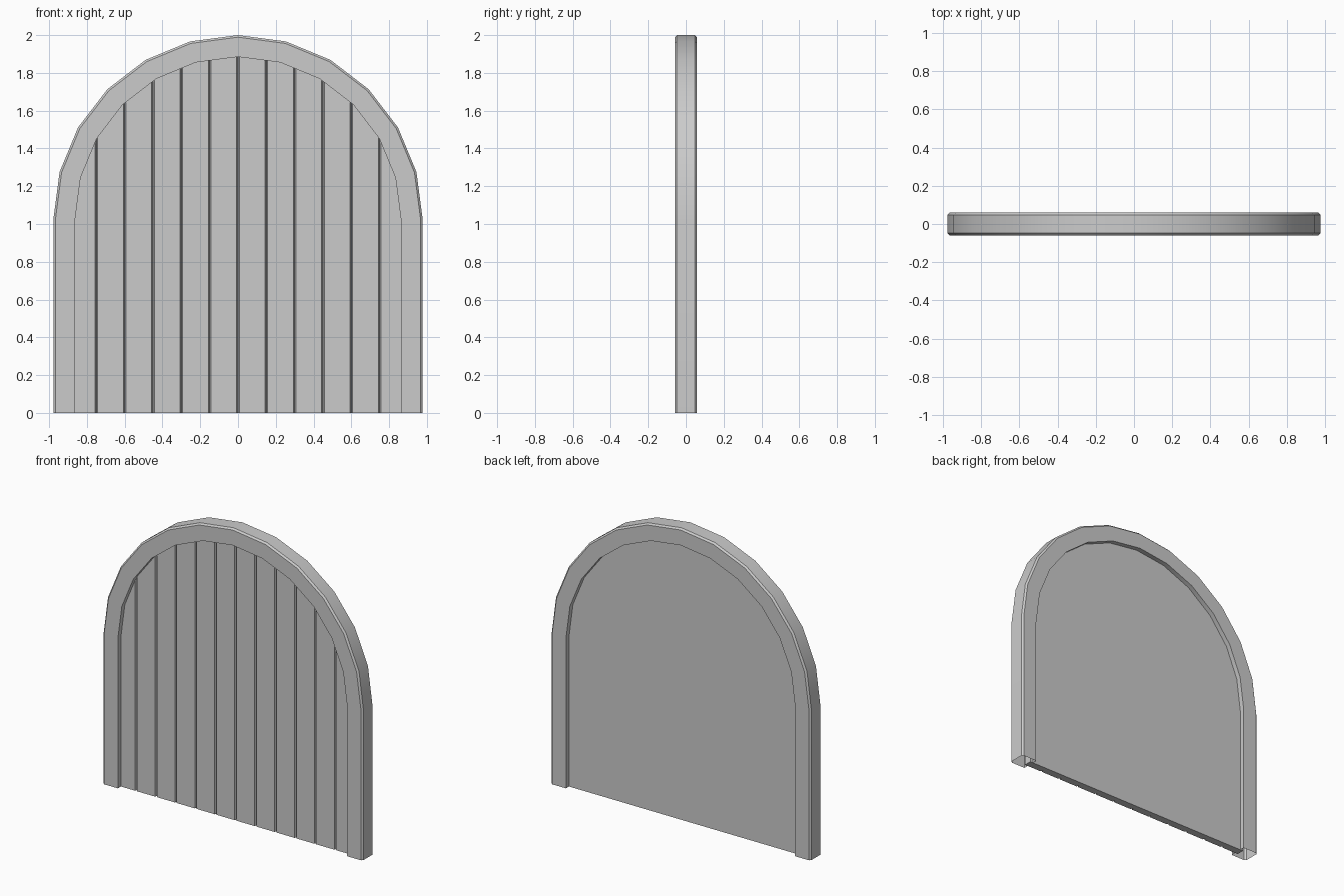
import bpy, bmesh
from math import cos, sin, radians

if "Cube" in bpy.data.objects:
    bpy.data.objects.remove(bpy.data.objects["Cube"])

SPRING = 1.022  # height where the arch starts


def arch(r):
    """Arch outline in x/z: straight legs plus a 12-sided half circle."""
    pts = [(r, 0.0)]
    pts += [(r * cos(radians(15 * i)), SPRING + r * sin(radians(15 * i))) for i in range(13)]
    return pts + [(-r, 0.0)]


def finish(bm, name):
    bmesh.ops.recalc_face_normals(bm, faces=bm.faces)
    me = bpy.data.meshes.new(name)
    bm.to_mesh(me)
    bm.free()
    ob = bpy.data.objects.new(name, me)
    bpy.context.collection.objects.link(ob)
    bpy.ops.object.select_all(action='DESELECT')
    ob.select_set(True)
    bpy.context.view_layer.objects.active = ob
    bpy.ops.object.shade_smooth_by_angle(angle=radians(30))
    return ob


# Arched frame: section (radius, y) with bevelled outer edges, open at the feet
D, B, R_OUT, R_IN = 0.059, 0.011, 0.978, 0.863
section = [(R_IN, -D), (R_OUT - B, -D), (R_OUT, -D + B),
           (R_OUT, D - B), (R_OUT - B, D), (R_IN, D)]
bm = bmesh.new()
rails = [[bm.verts.new((x, y, z)) for x, z in arch(r)] for r, y in section]
for a, b in zip(rails, rails[1:] + rails[:1]):
    for i in range(len(a) - 1):
        bm.faces.new((a[i], a[i + 1], b[i + 1], b[i]))
finish(bm, "arched_frame")

# Plank panel: arch plate cut along the joints, extruded, joints pushed in as V grooves
T, W, DEPTH = 0.026, 0.007, 0.018
joints = [0.15 * k for k in range(-5, 6)]
bm = bmesh.new()
bm.faces.new([bm.verts.new((x, -T, z)) for x, z in arch(0.885)])
for j in joints:
    for x in (j - W, j, j + W):
        bmesh.ops.bisect_plane(bm, geom=bm.verts[:] + bm.edges[:] + bm.faces[:],
                               plane_co=(x, 0, 0), plane_no=(1, 0, 0), dist=1e-5)
ext = bmesh.ops.extrude_face_region(bm, geom=bm.faces[:], use_keep_orig=True)
for v in ext["geom"]:
    if isinstance(v, bmesh.types.BMVert):
        v.co.y = T
for v in bm.verts:
    if v.co.y < 0 and any(abs(v.co.x - j) < 1e-4 for j in joints):
        v.co.y += DEPTH
bmesh.ops.recalc_face_normals(bm, faces=bm.faces)
bmesh.ops.dissolve_limit(bm, angle_limit=radians(1), verts=bm.verts[:], edges=bm.edges[:])
finish(bm, "plank_panel")
